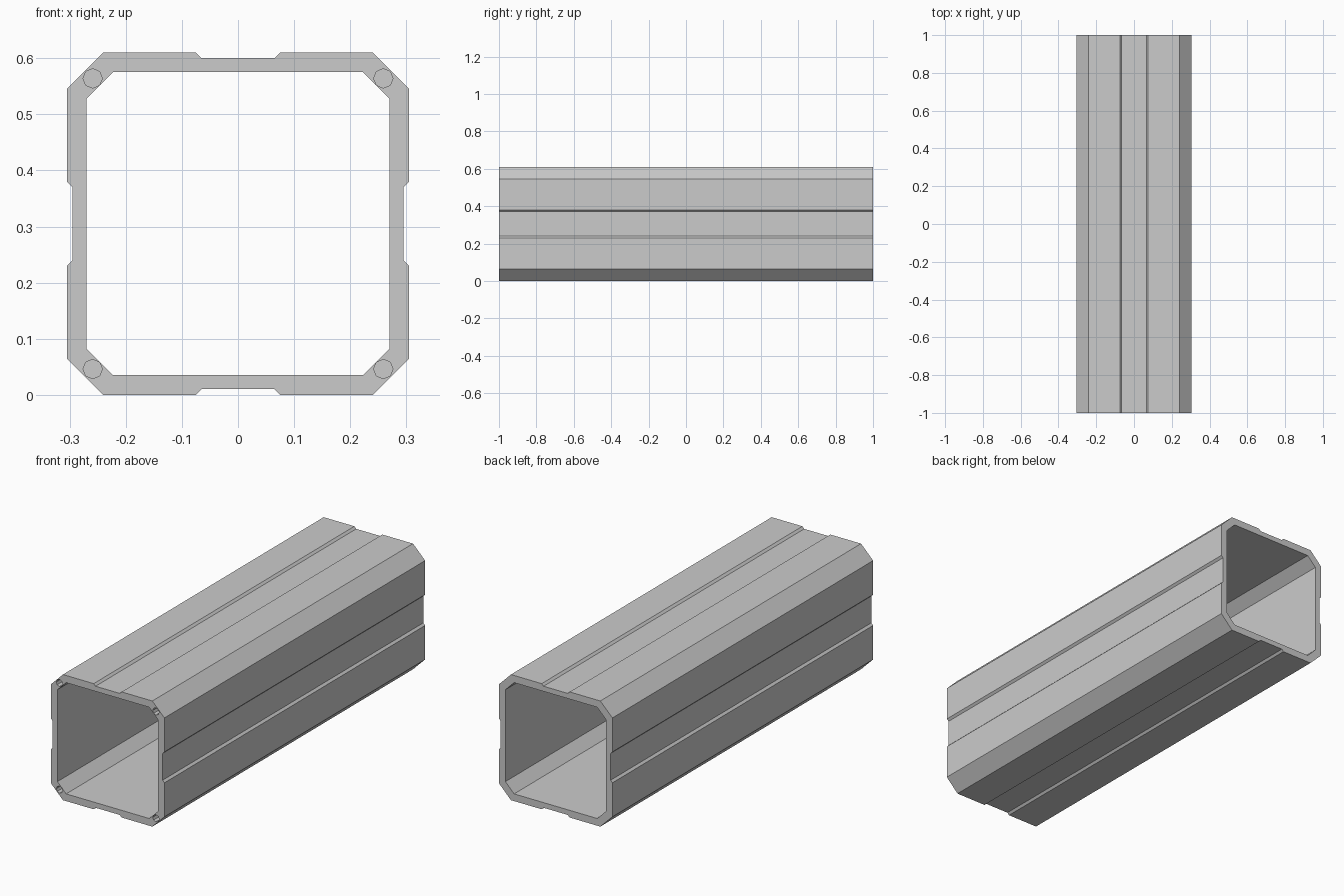
import bpy, bmesh, math

if "Cube" in bpy.data.objects:
    bpy.data.objects.remove(bpy.data.objects["Cube"])

CZ = 0.305  # height of the tube axis


def four_sides(side):
    """Repeat one side's (x, z) points around the axis, clockwise."""
    pts = []
    for k in range(4):
        c, s = math.cos(k * math.pi / 2), math.sin(k * math.pi / 2)
        pts += [(x * c + z * s, -x * s + z * c) for x, z in side]
    return pts


def prism(name, pts, y0, y1, cx=0.0, cz=CZ):
    """Extrude an (x, z) outline along y from y0 to y1."""
    bm = bmesh.new()
    front = bm.faces.new([bm.verts.new((cx + x, y0, cz + z)) for x, z in pts])
    ext = bmesh.ops.extrude_face_region(bm, geom=[front], use_keep_orig=True)
    moved = [g for g in ext["geom"] if isinstance(g, bmesh.types.BMVert)]
    bmesh.ops.translate(bm, vec=(0, y1 - y0, 0), verts=moved)
    bmesh.ops.recalc_face_normals(bm, faces=bm.faces)
    me = bpy.data.meshes.new(name)
    bm.to_mesh(me)
    bm.free()
    ob = bpy.data.objects.new(name, me)
    bpy.context.collection.objects.link(ob)
    return ob


# Tube body: chamfered square with a shallow groove along each side
outer = four_sides([(-0.24, 0.305), (-0.075, 0.305), (-0.065, 0.295),
                    (0.065, 0.295), (0.075, 0.305), (0.24, 0.305)])
tube = prism("square_tube", outer, -1, 1)

# Through bore with chamfered corners
bore = four_sides([(-0.223, 0.27), (0.223, 0.27)])
cutters = [prism("bore_cutter", bore, -1.1, 1.1)]

# Screw holes drilled into the front corners
hole = [(0.0172 * math.cos(a * math.pi / 4), 0.0172 * math.sin(a * math.pi / 4))
        for a in range(8)]
for sx in (-1, 1):
    for sz in (-1, 1):
        cutters.append(prism("screw_hole_cutter", hole, -1.1, -0.25,
                             sx * 0.259, CZ + sz * 0.259))

# Cut, apply and tidy up
for cutter in cutters:
    cutter.hide_render = True
    mod = tube.modifiers.new("cut", 'BOOLEAN')
    mod.operation, mod.solver, mod.object = 'DIFFERENCE', 'EXACT', cutter
bpy.context.view_layer.update()
result = bpy.data.meshes.new_from_object(
    tube.evaluated_get(bpy.context.evaluated_depsgraph_get()))
tube.modifiers.clear()
tube.data = result
for cutter in cutters:
    bpy.data.objects.remove(cutter)

bpy.context.view_layer.objects.active = tube
tube.select_set(True)
bpy.ops.object.shade_smooth_by_angle(angle=math.radians(30))
